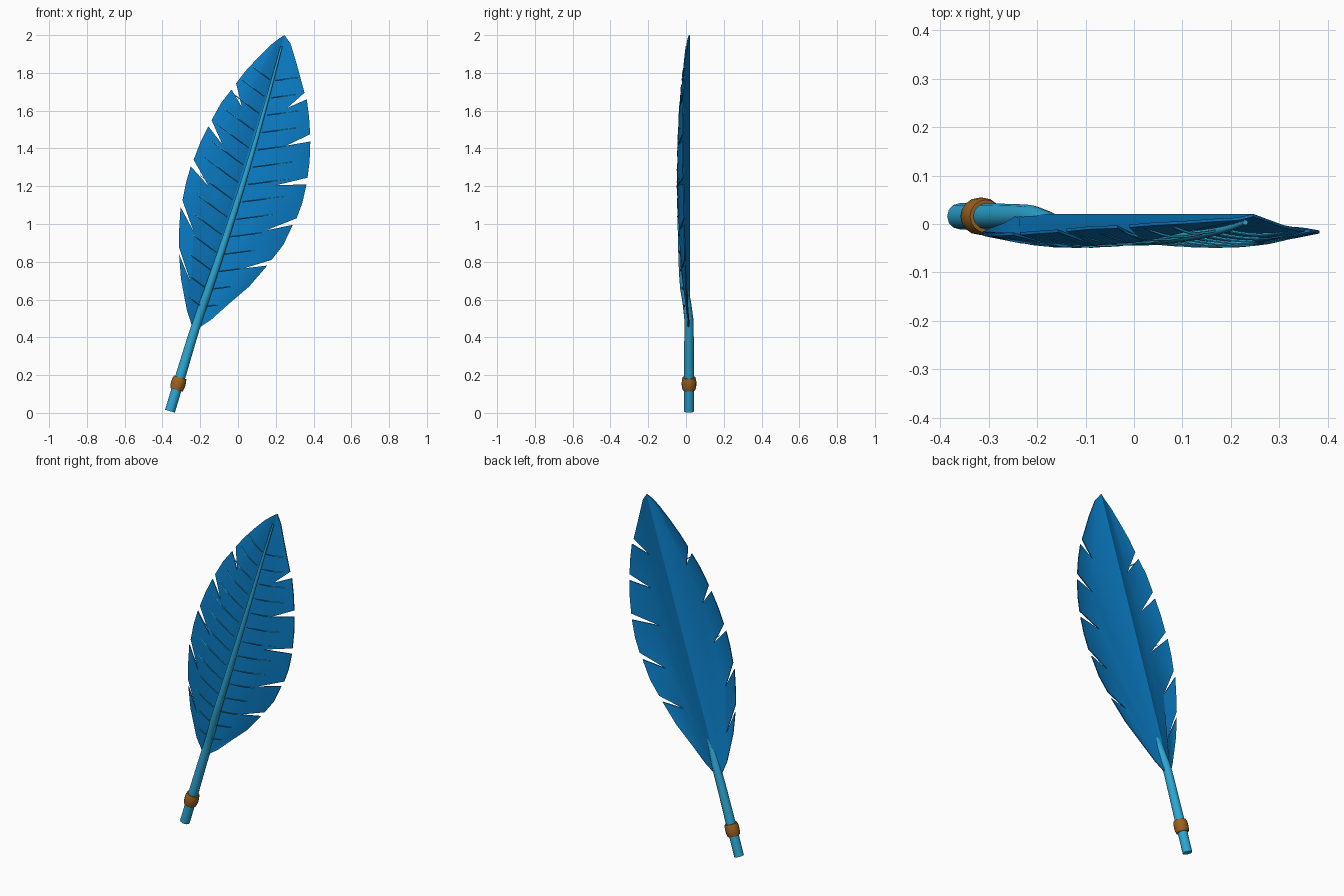
import bpy, bmesh, math
from mathutils import Vector
from mathutils.geometry import tessellate_polygon

if "Cube" in bpy.data.objects:
    bpy.data.objects.remove(bpy.data.objects["Cube"])


def material(name, rgb):
    m = bpy.data.materials.new(name)
    m.diffuse_color = (*rgb, 1)
    m.use_nodes = True
    m.node_tree.nodes["Principled BSDF"].inputs["Base Color"].default_value = m.diffuse_color
    return m


BLUE = material("deep blue", (0.003, 0.2, 0.55))
LIGHT = material("light blue", (0.026, 0.39, 0.66))
BROWN = material("copper brown", (0.33, 0.125, 0.015))


def finish(bm, name, mat, angle=40):
    bmesh.ops.recalc_face_normals(bm, faces=bm.faces)
    me = bpy.data.meshes.new(name)
    bm.to_mesh(me)
    bm.free()
    ob = bpy.data.objects.new(name, me)
    bpy.context.collection.objects.link(ob)
    me.materials.append(mat)
    bpy.context.view_layer.objects.active = ob
    ob.select_set(True)
    bpy.ops.object.shade_smooth_by_angle(angle=math.radians(angle))
    ob.select_set(False)
    return ob


# Shape rules of the feather
Z0, Z1 = 0.44, 2.0


def bell(z):
    s = min(max((z - Z0) / (Z1 - Z0), 0), 1)
    return max(math.sin(math.pi * s), 0)


def axis_x(z):
    if z < Z0:
        return -0.36 + (z - 0.01) * 0.13 / 0.43
    return -0.23 + (z - Z0) * 0.476 / 1.56 + 0.02 * bell(z)


def half_width(z):
    return 0.32 * bell(z) ** 0.8 + 0.01


def depth(z):
    return 0.065 * bell(z) ** 0.6


def dome_y(x, z):
    t = min(abs(x - axis_x(z)) / half_width(z), 1.05)
    if t < 0.45:
        g = 0.7 + 0.3 * math.sin(math.pi / 2 * t / 0.45)
    else:
        g = 1 - 0.5 * ((t - 0.45) / 0.55) ** 1.5
    return 0.018 - depth(z) * g


def tube(bm, pts, radii, sides):
    rings = []
    for i, p in enumerate(pts):
        d = (pts[min(i + 1, len(pts) - 1)] - pts[max(i - 1, 0)]).normalized()
        u = d.cross(Vector((0, 1, 0))).normalized()
        v = d.cross(u)
        rings.append([bm.verts.new(p + radii[i] * (
            u * math.cos(2 * math.pi * k / sides) + v * math.sin(2 * math.pi * k / sides)))
            for k in range(sides)])
    for a, b in zip(rings, rings[1:]):
        for k in range(sides):
            bm.faces.new((a[k], a[(k + 1) % sides], b[(k + 1) % sides], b[k]))
    bm.faces.new(rings[0])
    bm.faces.new(rings[-1])


# Vane: thin sheet; each list is one barb group ending at the foot of a notch
BASE, TIP = (-.237, .44), (.246, 2.0)
LEFT = [
    [(-.27, .54), (-.302, .71), (-.312, .84), (-.25, .69)],
    [(-.313, .88), (-.311, .98), (-.304, 1.09), (-.235, .96)],
    [(-.294, 1.125), (-.275, 1.22), (-.25, 1.305), (-.155, 1.20)],
    [(-.235, 1.34), (-.2, 1.43), (-.157, 1.517), (-.082, 1.42)],
    [(-.14, 1.55), (-.09, 1.64), (-.034, 1.712), (.02, 1.62)],
    [(-.01, 1.745), (.04, 1.81), (.105, 1.88), (.17, 1.945), (.215, 1.98), TIP]]
RIGHT = [
    [(-.2, .455), (-.14, .495), (-.045, .58), (.06, .67), (.155, .78), (.03, .765)],
    [(.178, .81), (.24, .89), (.29, .995), (.15, .967)],
    [(.31, 1.03), (.34, 1.11), (.363, 1.21), (.2, 1.205)],
    [(.368, 1.245), (.379, 1.33), (.383, 1.437), (.256, 1.415)],
    [(.382, 1.475), (.376, 1.57), (.364, 1.66), (.262, 1.615)],
    [(.352, 1.695), (.31, 1.85), (.278, 1.955), TIP]]
THICK = 0.006
bm = bmesh.new()
made = {}


def vert(p):
    if p not in made:
        y = 0.018 if p in (BASE, TIP) else dome_y(*p)
        made[p] = bm.verts.new((p[0], y - THICK / 2, p[1]))
    return made[p]


for groups in (LEFT, RIGHT):
    start = BASE
    for group in groups:
        loop = [start] + group
        for tri in tessellate_polygon([[Vector((x, z, 0)) for x, z in loop]]):
            bm.faces.new([vert(loop[i]) for i in tri])
        if start != BASE:
            bm.faces.new([vert(BASE), vert(start), vert(group[-1])])
        start = group[-1]
bmesh.ops.recalc_face_normals(bm, faces=bm.faces)
ext = bmesh.ops.extrude_face_region(bm, geom=bm.faces[:])
for g in ext["geom"]:
    if isinstance(g, bmesh.types.BMVert):
        g.co.y += THICK
finish(bm, "feather_vane", BLUE)


# Shaft: round quill that pierces the vane and tapers along its front
def shaft_point(z):
    s = min(max((z - 0.45) / 0.25, 0), 1)
    s = s * s * (3 - 2 * s)
    return Vector((axis_x(z), 0.016 * (1 - s) + s * (0.016 - 0.7 * depth(z)), z))


zs = [0.009, 0.2, 0.4, 0.46] + [0.5 + 0.08 * i for i in range(19)]
pts = [shaft_point(z) for z in zs]
radii = [0.027 if z < 0.25 else 0.027 - 0.022 * (z - 0.25) / 1.72 for z in zs]
bm = bmesh.new()
tube(bm, pts, radii, 12)
finish(bm, "shaft", LIGHT)

# Collar ring near the foot of the quill
bm = bmesh.new()
tube(bm, [shaft_point(z) for z in (0.122, 0.137, 0.155, 0.173, 0.188)],
     [0.034, 0.038, 0.039, 0.038, 0.034], 16)
finish(bm, "collar", BROWN)

# Barbs: fine ribs along the front of the vane
bm = bmesh.new()
for side, slope, reach in ((-1, 0.75, 0.6), (1, 0.13, 0.75)):
    for i in range(14):
        z0 = 0.56 + i * 0.092
        w = half_width(z0) * reach
        path = []
        for k in range(7):
            d = w * (0.12 + 0.88 * k / 6)
            z = z0 + slope * d
            x = axis_x(z0) + side * d
            path.append(Vector((x, dome_y(x, z), z)))
        tube(bm, path, [0.003] * 6 + [0.001], 5)
finish(bm, "barbs", LIGHT)
